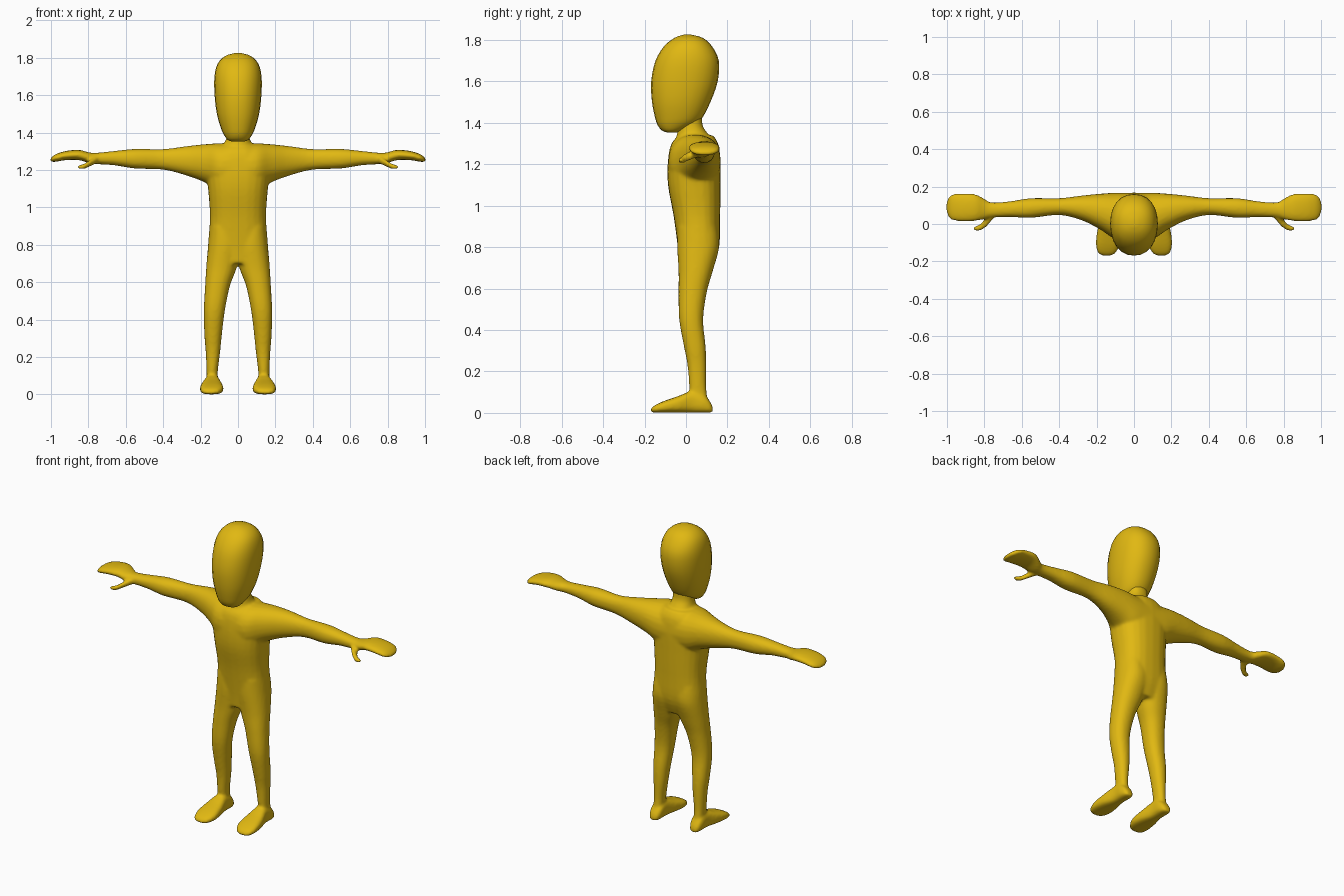
import bpy, bmesh, math

yellow = bpy.data.materials.new("golden_yellow")
yellow.diffuse_color = (0.75, 0.48, 0.006, 1)


def spline(p0, p1, p2, p3, t):
    """Catmull-Rom blend of section tuples."""
    return [0.5 * (2 * b + (c - a) * t + (2 * a - 5 * b + 4 * c - d) * t * t
                   + (3 * b - a - 3 * c + d) * t ** 3)
            for a, b, c, d in zip(p0, p1, p2, p3)]


def loft(bm, axis, sections, n=2.2, mirror=1, sides=24, steps=4):
    """Closed tube; each section is (position, low a, high a, low b, high b)."""
    s = [sections[0]] + sections + [sections[-1]]
    rows = [spline(*s[i:i + 4], k / steps)
            for i in range(len(s) - 3) for k in range(steps)] + [sections[-1]]
    rings = []
    for p, a0, a1, b0, b1 in rows:
        ring = []
        for k in range(sides):
            ang = 2 * math.pi * k / sides
            c, d = math.cos(ang), math.sin(ang)
            a = (a0 + a1) / 2 + (a1 - a0) / 2 * math.copysign(abs(c) ** (2 / n), c)
            b = (b0 + b1) / 2 + (b1 - b0) / 2 * math.copysign(abs(d) ** (2 / n), d)
            x, y, z = {"x": (p, a, b), "y": (a, p, b), "z": (a, b, p)}[axis]
            ring.append(bm.verts.new((x * mirror, y, z)))
        rings.append(ring)
    for r, q in zip(rings, rings[1:]):
        for k in range(sides):
            j = (k + 1) % sides
            bm.faces.new((r[k], r[j], q[j], q[k]))
    bm.faces.new(rings[0])
    bm.faces.new(rings[-1])


def finish(bm, name):
    bmesh.ops.recalc_face_normals(bm, faces=bm.faces[:])
    for f in bm.faces:
        f.smooth = True
    me = bpy.data.meshes.new(name)
    bm.to_mesh(me)
    bm.free()
    me.materials.append(yellow)
    ob = bpy.data.objects.new(name, me)
    bpy.context.collection.objects.link(ob)
    return ob


body = bmesh.new()

# torso
loft(body, "z", [
    (0.70, -.155, .155, -.03, .125), (0.80, -.16, .16, -.04, .16),
    (0.95, -.15, .15, -.06, .165), (1.10, -.16, .16, -.087, .167),
    (1.22, -.17, .17, -.087, .167), (1.30, -.13, .13, -.07, .155),
    (1.34, -.09, .09, -.03, .13)], n=2.4)

# neck
loft(body, "z", [(1.28, -.09, .09, -.06, .14), (1.34, -.072, .072, -.045, .11),
                 (1.39, -.06, .06, -.035, .08), (1.47, -.06, .06, -.03, .08)])

for m in (1, -1):
    # arm, wrist and flat hand
    loft(body, "x", [
        (0.0, -.085, .167, 1.08, 1.343), (0.1, -.08, .167, 1.09, 1.343),
        (0.18, -.03, .162, 1.135, 1.338), (0.28, .02, .152, 1.172, 1.327),
        (0.40, .048, .138, 1.202, 1.312), (0.55, .033, .138, 1.208, 1.313),
        (0.66, .037, .122, 1.225, 1.302), (0.76, .035, .115, 1.232, 1.292),
        (0.80, .025, .135, 1.238, 1.295), (0.85, .016, .16, 1.253, 1.308),
        (0.92, .014, .163, 1.253, 1.302), (0.97, .02, .16, 1.245, 1.287),
        (0.993, .04, .14, 1.243, 1.272), (1.004, .07, .11, 1.247, 1.26)],
        n=2.2, mirror=m)
    # thumb
    loft(body, "x", [
        (.755, .025, .075, 1.235, 1.275), (.79, -.015, .04, 1.22, 1.255),
        (.82, -.034, .002, 1.206, 1.236), (.845, -.038, -.01, 1.206, 1.228),
        (.858, -.032, -.016, 1.21, 1.222)], mirror=m)
    # leg
    loft(body, "z", [
        (0.03, .108, .168, .02, .11), (0.12, .108, .168, .016, .098),
        (0.23, .095, .173, .007, .098), (0.32, .086, .18, -.01, .095),
        (0.45, .07, .183, -.033, .083), (0.58, .043, .176, -.036, .10),
        (0.68, .006, .17, -.036, .128), (0.80, -.02, .16, -.042, .16),
        (0.90, .0, .15, -.04, .15)], n=2.2, mirror=m)
    # foot
    loft(body, "y", [
        (-.17, .125, .165, .003, .018), (-.155, .098, .192, .001, .034),
        (-.11, .078, .204, .001, .056), (-.04, .083, .197, .001, .08),
        (.03, .098, .178, .001, .105), (.09, .10, .176, .001, .085),
        (.122, .112, .165, .001, .045), (.129, .125, .155, .004, .025)],
        n=2.8, mirror=m)

# blend the limbs into one smooth skin
body_ob = finish(body, "body")
rm = body_ob.modifiers.new("blend", "REMESH")
rm.mode = "VOXEL"
rm.voxel_size = 0.008
rm.use_smooth_shade = True
sm = body_ob.modifiers.new("soften", "SMOOTH")
sm.factor = 0.5
sm.iterations = 8

# head with overhanging chin
head = bmesh.new()
loft(head, "z", [
    (1.353, -.035, .035, -.09, -.045), (1.362, -.055, .055, -.115, -.02),
    (1.385, -.073, .073, -.135, .03), (1.42, -.09, .09, -.148, .076),
    (1.50, -.113, .113, -.164, .118), (1.60, -.125, .125, -.168, .153),
    (1.70, -.126, .126, -.147, .158), (1.77, -.108, .108, -.105, .125),
    (1.81, -.068, .068, -.055, .08), (1.825, -.018, .018, -.012, .025)], n=2.2, steps=3)
finish(head, "head")
